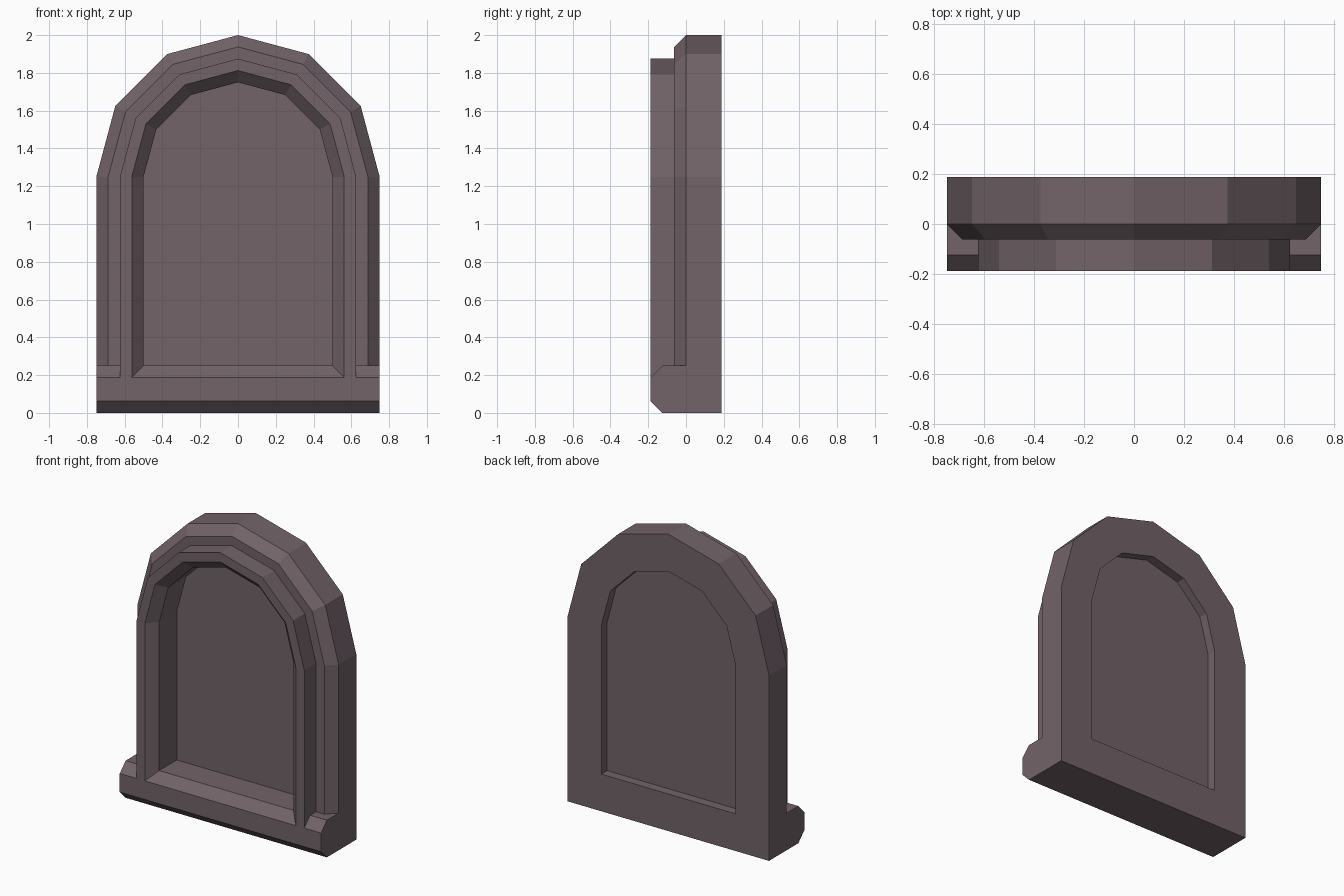
import bpy, bmesh
from math import sin, cos, pi

cube = bpy.data.objects.get("Cube")
if cube:
    bpy.data.objects.remove(cube, do_unlink=True)

HALF_WIDTH = 0.75
SPRING = 1.25     # height where the arch begins
SILL_TOP = 0.25
BACK = 0.1875
FRONT = -0.1875
BEVEL = 0.0625

stone = bpy.data.materials.new("mauve_stone")
stone.use_nodes = True
colour = (0.168, 0.125, 0.141, 1)
stone.diffuse_color = colour
bsdf = stone.node_tree.nodes["Principled BSDF"]
bsdf.inputs["Base Color"].default_value = colour
bsdf.inputs["Roughness"].default_value = 0.9


def finish(name, bm):
    bmesh.ops.recalc_face_normals(bm, faces=bm.faces)
    mesh = bpy.data.meshes.new(name)
    bm.to_mesh(mesh)
    bm.free()
    mesh.materials.append(stone)
    obj = bpy.data.objects.new(name, mesh)
    bpy.context.collection.objects.link(obj)
    return obj


def arch(radius, y, bottom):
    """Six-sided arch outline on two straight legs."""
    arc = [(radius * cos(i * pi / 6), y, SPRING + radius * sin(i * pi / 6))
           for i in range(7)]
    return [(radius, y, bottom)] + arc + [(-radius, y, bottom)]


def prism(name, outline, offset):
    """Solid made by sweeping a flat outline along an offset."""
    bm = bmesh.new()
    face = bm.faces.new([bm.verts.new(p) for p in outline])
    moved = bmesh.ops.extrude_face_region(bm, geom=[face], use_keep_orig=True)
    verts = [v for v in moved["geom"] if isinstance(v, bmesh.types.BMVert)]
    bmesh.ops.translate(bm, verts=verts, vec=offset)
    return finish(name, bm)


# Arched moulding: stepped section (radius, depth) carried round the arch
section = [
    (0.5, BACK), (HALF_WIDTH, BACK), (HALF_WIDTH, 0),
    (HALF_WIDTH - BEVEL, -BEVEL), (0.625, -BEVEL),
    (0.625, FRONT), (0.5 + BEVEL, FRONT), (0.5, FRONT + BEVEL),
]
bm = bmesh.new()
rings = []
for radius, y in section:
    # Legs end exactly on the bevelled sill
    bottom = SILL_TOP - BEVEL if y == FRONT else SILL_TOP
    rings.append([bm.verts.new(p) for p in arch(radius, y, bottom)])
for a, b in zip(rings, rings[1:] + rings[:1]):
    for i in range(len(a) - 1):
        bm.faces.new((a[i], a[i + 1], b[i + 1], b[i]))
finish("arched_frame", bm)

# Sill with bevelled front edges
sill_profile = [
    (BACK, 0), (FRONT + BEVEL, 0), (FRONT, BEVEL),
    (FRONT, SILL_TOP - BEVEL), (FRONT + BEVEL, SILL_TOP), (BACK, SILL_TOP),
]
prism("sill", [(-HALF_WIDTH, y, z) for y, z in sill_profile],
      (2 * HALF_WIDTH, 0, 0))

# Recessed panel, its edge let into the frame
prism("recessed_panel", arch(0.52, 0.0625, SILL_TOP - 0.02), (0, 0.0625, 0))
